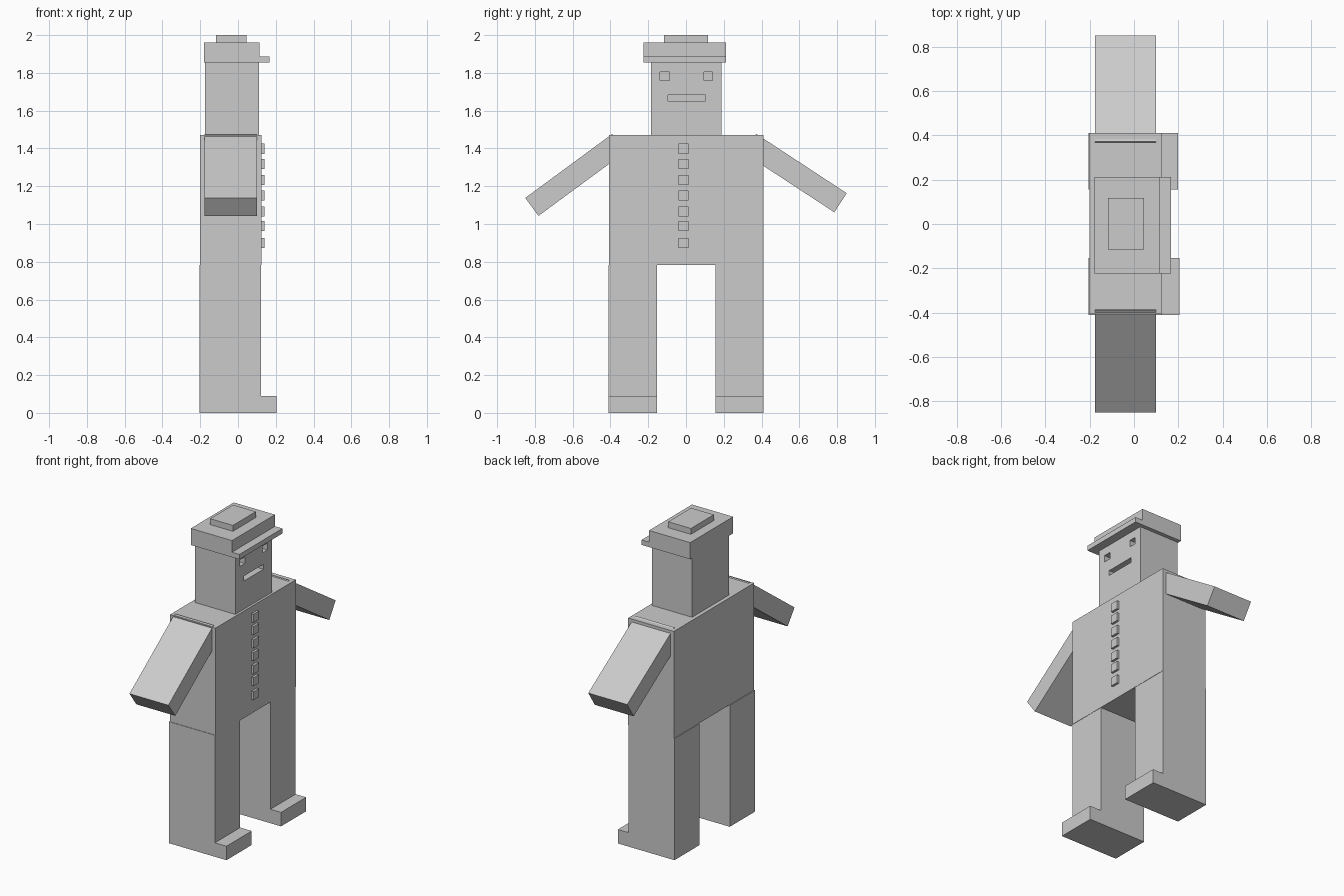
import bpy, bmesh
from mathutils import Vector

if "Cube" in bpy.data.objects:
    bpy.data.objects.remove(bpy.data.objects["Cube"])


def prism(name, points, axis, lo, hi):
    """Extrude a closed 2D profile along x ('X': points are y,z) or y ('Y': points are x,z)."""
    bm = bmesh.new()
    place = (lambda p: (lo, p[0], p[1])) if axis == 'X' else (lambda p: (p[0], lo, p[1]))
    face = bm.faces.new([bm.verts.new(place(p)) for p in points])
    ext = bmesh.ops.extrude_face_region(bm, geom=[face])
    moved = [v for v in ext['geom'] if isinstance(v, bmesh.types.BMVert)]
    d = hi - lo
    bmesh.ops.translate(bm, verts=moved, vec=(d, 0, 0) if axis == 'X' else (0, d, 0))
    bmesh.ops.recalc_face_normals(bm, faces=bm.faces)
    mesh = bpy.data.meshes.new(name)
    bm.to_mesh(mesh)
    bm.free()
    obj = bpy.data.objects.new(name, mesh)
    bpy.context.collection.objects.link(obj)
    return obj


def box(name, x, y, z):
    return prism(name, [(x[0], z[0]), (x[1], z[0]), (x[1], z[1]), (x[0], z[1])], 'Y', *y)


# Legs with feet pointing towards +x
for name, y, toe in (("left_leg", (0.155, 0.41), 0.198), ("right_leg", (-0.41, -0.153), 0.205)):
    prism(name, [(-0.205, 0), (toe, 0), (toe, 0.09), (0.123, 0.09),
                 (0.123, 0.782), (-0.205, 0.782)], 'Y', *y)

# Torso
box("torso", (-0.2, 0.125), (-0.407, 0.41), (0.782, 1.471))

# Jacket buttons
for i, z in enumerate((1.398, 1.318, 1.233, 1.151, 1.066, 0.989, 0.899)):
    box(f"button_{i + 1}", (0.12, 0.14), (-0.041, 0.012), (z - 0.027, z + 0.027))

# Slanted arms: shoulder corner, wrist corner and lower wrist corner in y,z
for name, a, b, c in (("left_arm", (0.372, 1.477), (0.851, 1.163), (0.785, 1.062)),
                      ("right_arm", (-0.39, 1.477), (-0.851, 1.138), (-0.781, 1.043))):
    a, b, c = Vector(a), Vector(b), Vector(c)
    prism(name, [a, b, c, a + c - b], 'X', -0.177, 0.1)

# Head with recessed eyes and mouth
head = box("head", (-0.175, 0.11), (-0.185, 0.188), (1.471, 1.857))
for y, z in (((-0.138, -0.088), (1.761, 1.804)),
             ((0.094, 0.141), (1.761, 1.804)),
             ((-0.095, 0.102), (1.652, 1.684))):
    cutter = box("face_cutter", (0.06, 0.2), y, z)
    cutter.hide_render = True
    mod = head.modifiers.new("recess", 'BOOLEAN')
    mod.operation, mod.solver, mod.object = 'DIFFERENCE', 'EXACT', cutter
    bpy.context.view_layer.objects.active = head
    bpy.ops.object.modifier_apply(modifier=mod.name)
    bpy.data.objects.remove(cutter)

# Peaked cap and its raised crown
prism("cap", [(-0.179, 1.855), (0.167, 1.855), (0.167, 1.887), (0.114, 1.887),
              (0.114, 1.962), (-0.179, 1.962)], 'Y', -0.224, 0.213)
box("cap_crown", (-0.117, 0.045), (-0.116, 0.117), (1.962, 2.0))
